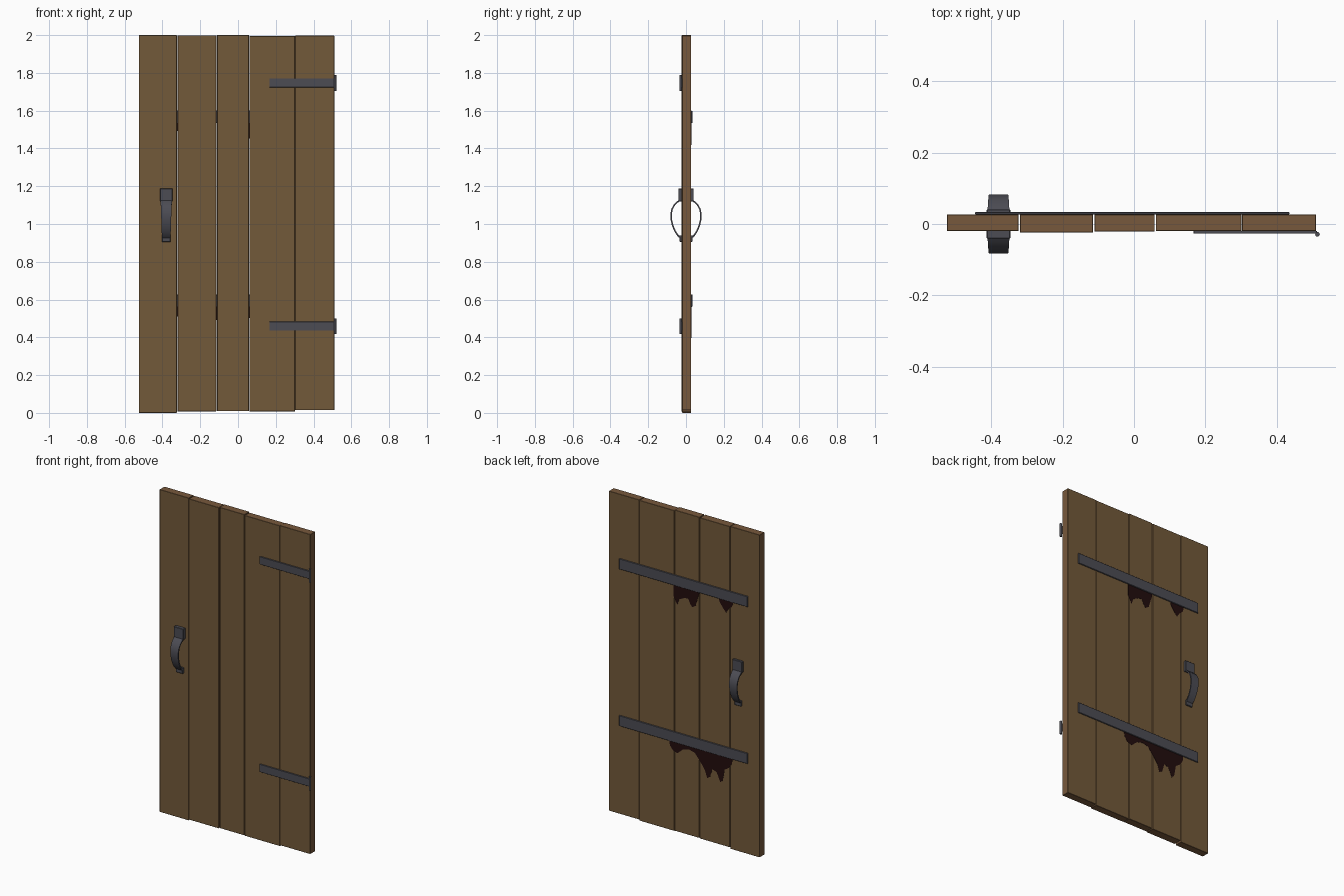
import bpy, bmesh
from mathutils import Vector

if "Cube" in bpy.data.objects:
    bpy.data.objects.remove(bpy.data.objects["Cube"])


def material(name, rgb):
    m = bpy.data.materials.new(name)
    m.diffuse_color = (*rgb, 1)
    m.use_nodes = True
    m.node_tree.nodes["Principled BSDF"].inputs["Base Color"].default_value = m.diffuse_color
    return m


WOOD = material("brown wood", (0.170, 0.100, 0.042))
GRAIN = material("reddish end grain", (0.185, 0.098, 0.045))
IRON = material("dark iron", (0.072, 0.072, 0.088))
STAIN = material("dark red stain", (0.016, 0.004, 0.004))


def finish(bm, name, *mats):
    bmesh.ops.recalc_face_normals(bm, faces=bm.faces)
    me = bpy.data.meshes.new(name)
    bm.to_mesh(me)
    bm.free()
    for m in mats:
        me.materials.append(m)
    ob = bpy.data.objects.new(name, me)
    bpy.context.collection.objects.link(ob)
    return ob


def box(name, lo, hi, mats, bevel=0.0):
    bm = bmesh.new()
    bmesh.ops.create_cube(bm, size=1)
    lo, hi = Vector(lo), Vector(hi)
    for v in bm.verts:
        v.co = Vector(((lo[i] + hi[i]) / 2 + v.co[i] * (hi[i] - lo[i]) for i in range(3)))
    if bevel:
        bmesh.ops.bevel(bm, geom=bm.edges[:], offset=bevel, segments=1, affect='EDGES')
    bm.normal_update()
    if len(mats) > 1:  # ends and sides get the second colour
        for f in bm.faces:
            f.material_index = 0 if abs(f.normal.y) > 0.5 else 1
    return finish(bm, name, *mats)


# Planks: x range, front y, bottom z, top z
planks = [(-0.524, -0.324, -0.020, 0.000, 2.000),
          (-0.320, -0.115, -0.024, 0.008, 1.998),
          (-0.111, 0.058, -0.021, 0.010, 2.000),
          (0.061, 0.3015, -0.020, 0.008, 1.995),
          (0.3025, 0.510, -0.020, 0.014, 1.997)]
for i, (x0, x1, y, z0, z1) in enumerate(planks):
    box(f"plank_{i + 1}", (x0, y, z0), (x1, 0.027, z1), (WOOD, GRAIN), 0.0012)

# Iron bars across the back
for name, z in (("lower", 0.594), ("upper", 1.567)):
    box(f"{name}_back_bar", (-0.446, 0.0265, z - 0.033), (0.436, 0.034, z + 0.033), (IRON,), 0.002)

# Strap hinges on the front, with a round knuckle at the edge
for name, z in (("lower", 0.459), ("upper", 1.747)):
    box(f"{name}_hinge_strap", (0.167, -0.027, z - 0.024), (0.513, -0.019, z + 0.024), (IRON,), 0.001)
    bm = bmesh.new()
    bmesh.ops.create_cone(bm, cap_ends=True, segments=12, radius1=0.0065, radius2=0.0065, depth=0.084)
    bmesh.ops.translate(bm, verts=bm.verts, vec=(0.5145, -0.029, z))
    finish(bm, f"{name}_hinge_knuckle", IRON)


# Handles: bowed strap of changing width, with thick top pad and small foot
path = [(0.033, 1.126), (0.046, 1.116), (0.062, 1.100), (0.074, 1.078), (0.079, 1.050),
        (0.077, 1.020), (0.070, 0.990), (0.058, 0.962), (0.045, 0.942), (0.033, 0.930)]
for name, s in (("front", -1), ("back", 1)):
    bm = bmesh.new()
    rings = []
    pts = [Vector((y, z)) for y, z in path]
    for i, p in enumerate(pts):
        d = (pts[min(i + 1, len(pts) - 1)] - pts[max(i - 1, 0)]).normalized()
        n = Vector((-d.y, d.x)) * 0.004
        w = 0.031 - 0.009 * i / (len(pts) - 1)
        corners = [(-w, p + n), (w, p + n), (w, p - n), (-w, p - n)]
        rings.append([bm.verts.new((-0.380 + x, s * q.x, q.y)) for x, q in corners])
    for a, b in zip(rings, rings[1:]):
        for k in range(4):
            bm.faces.new((a[k], a[(k + 1) % 4], b[(k + 1) % 4], b[k]))
    bm.faces.new(rings[0])
    bm.faces.new(rings[-1])
    ob = finish(bm, f"{name}_handle_grip", IRON)
    bpy.context.view_layer.objects.active = ob
    ob.select_set(True)
    bpy.ops.object.shade_smooth_by_angle(angle=0.6)
    ob.select_set(False)
    for part, w, z0, z1, out in (("top_pad", 0.033, 1.120, 1.188, 0.041), ("foot", 0.023, 0.905, 0.940, 0.034)):
        ys = sorted((s * 0.018, s * out))
        box(f"{name}_handle_{part}", (-0.380 - w, ys[0], z0), (-0.380 + w, ys[1], z1), (IRON,), 0.002)


# Drips below the back bars: outline of (x, drop below bar)
def drip(name, z, outline):
    bm = bmesh.new()
    f = bm.faces.new([bm.verts.new((x, 0.0265, z - d)) for x, d in outline])
    ext = bmesh.ops.extrude_face_region(bm, geom=[f])
    bmesh.ops.translate(bm, vec=(0, 0.0017, 0),
                        verts=[v for v in ext["geom"] if isinstance(v, bmesh.types.BMVert)])
    bmesh.ops.triangulate(bm, faces=bm.faces[:])
    finish(bm, name, STAIN)


drip("upper_wide_drip", 1.534, [
    (0.066, -0.02), (0.066, 0.07), (0.050, 0.10), (0.040, 0.115), (0.028, 0.08), (0.008, 0.07),
    (-0.012, 0.06), (-0.035, 0.06), (-0.050, 0.09), (-0.062, 0.105), (-0.085, 0.09),
    (-0.100, 0.04), (-0.110, 0.01), (-0.110, -0.02)])
drip("upper_small_drip", 1.534, [
    (-0.24, -0.02), (-0.25, 0.02), (-0.275, 0.055), (-0.295, 0.075), (-0.31, 0.05),
    (-0.335, 0.03), (-0.35, -0.02)])
drip("lower_wide_drip", 0.561, [
    (0.100, -0.02), (0.090, 0.03), (0.070, 0.055), (0.040, 0.065), (0.000, 0.03), (-0.040, 0.02),
    (-0.080, 0.03), (-0.105, 0.06), (-0.130, 0.09), (-0.150, 0.12), (-0.165, 0.165),
    (-0.185, 0.15), (-0.200, 0.10), (-0.230, 0.11), (-0.255, 0.165), (-0.272, 0.15),
    (-0.285, 0.08), (-0.315, 0.06), (-0.335, 0.03), (-0.340, -0.02)])
